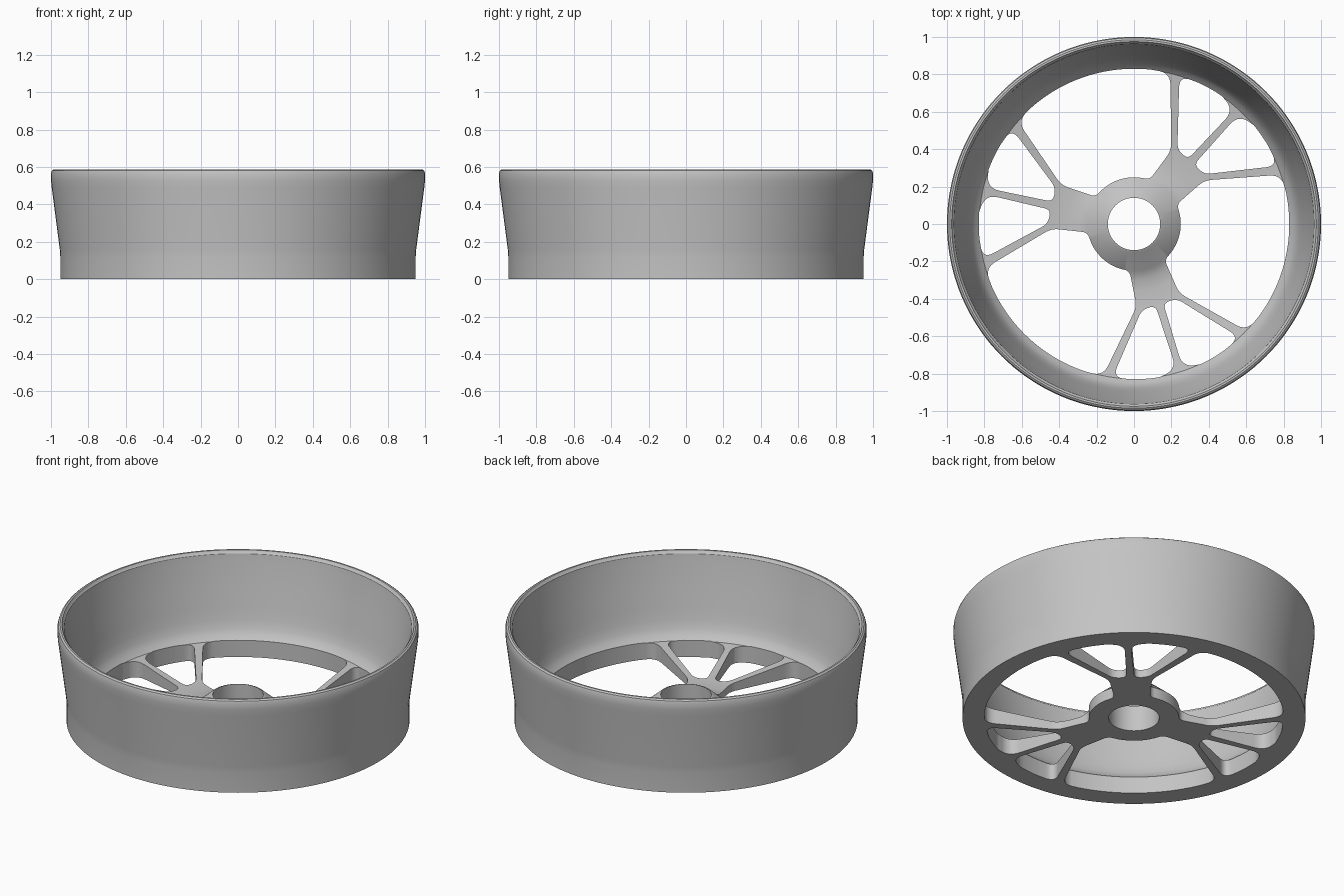
import bpy, bmesh, math
from mathutils import Vector, Matrix

if "Cube" in bpy.data.objects:
    bpy.data.objects.remove(bpy.data.objects["Cube"], do_unlink=True)

ARM_ANGLES = [math.radians(47.5 + 120 * k) for k in range(3)]
RIM_HOLE, HUB = 0.83, 0.25


def material(name, value):
    mat = bpy.data.materials.new(name)
    mat.use_nodes = True
    mat.diffuse_color = (value, value, value, 1)
    mat.node_tree.nodes["Principled BSDF"].inputs["Base Color"].default_value = mat.diffuse_color
    return mat


def add_object(name, bm):
    bmesh.ops.recalc_face_normals(bm, faces=bm.faces)
    mesh = bpy.data.meshes.new(name)
    bm.to_mesh(mesh)
    bm.free()
    obj = bpy.data.objects.new(name, mesh)
    bpy.context.collection.objects.link(obj)
    return obj


def polar(r, degrees):
    a = math.radians(degrees)
    return Vector((r * math.cos(a), r * math.sin(a)))


def rounded(corners, steps=8):
    """Outline with each (point, radius) corner rounded off."""
    out = []
    for i, (p, rad) in enumerate(corners):
        if not rad:
            out.append(p)
            continue
        a = p + (corners[i - 1][0] - p).normalized() * rad
        b = p + (corners[(i + 1) % len(corners)][0] - p).normalized() * rad
        for s in range(steps + 1):
            t = s / steps
            out.append(a * (1 - t) ** 2 + p * 2 * t * (1 - t) + b * t * t)
    return out


def add_prism(bm, outline, angle):
    """Upright cutter prism, turned about the axle."""
    turn = Matrix.Rotation(angle, 3, 'Z')
    face = bm.faces.new([bm.verts.new(turn @ Vector((p.x, p.y, -0.1))) for p in outline])
    grown = bmesh.ops.extrude_face_region(bm, geom=[face])["geom"]
    verts = [v for v in grown if isinstance(v, bmesh.types.BMVert)]
    bmesh.ops.translate(bm, verts=verts, vec=(0, 0, 0.6))


# Wheel body: one lathed section with hub cone, dished floor, barrel and lip
profile = [(0.14, 0), (0.95, 0), (0.95, 0.12), (0.953, 0.16), (0.996, 0.49), (1, 0.53),
           (1, 0.565), (0.995, 0.58), (0.985, 0.587), (0.975, 0.587), (0.97, 0.577),
           (0.963, 0.57), (0.957, 0.53), (0.925, 0.38), (0.9, 0.265), (0.885, 0.2),
           (0.87, 0.155), (0.853, 0.124), (0.828, 0.1), (0.6, 0.067), (0.45, 0.047),
           (0.36, 0.043), (0.3, 0.047), (0.25, 0.066), (0.152, 0.152), (0.14, 0.157)]
bm = bmesh.new()
ring = [bm.verts.new((r, 0, z)) for r, z in profile]
edges = [bm.edges.new((ring[i - 1], ring[i])) for i in range(len(ring))]
bmesh.ops.spin(bm, geom=ring + edges, cent=(0, 0, 0), axis=(0, 0, 1),
               angle=math.tau, steps=144, use_merge=True)
bmesh.ops.remove_doubles(bm, verts=bm.verts, dist=0.0001)
wheel = add_object("wheel_rim_and_spokes", bm)
wheel.data.materials.append(material("grey metal", 0.55))

# Large opening between two arms, mirrored about its middle
side = [(Vector((0.232, 0.098)), 0.03), (Vector((0.425, 0.119)), 0.04),
        (Vector((0.727, 0.403)), 0.065)]
axis = polar(1, 60)
mirrored = [(axis * (2 * p.dot(axis)) - p, rad) for p, rad in reversed(side)]
rim_arc = [(polar(RIM_HOLE, d), 0) for d in range(36, 85, 2)]
hub_arc = [(polar(HUB, d), 0) for d in range(88, 31, -4)]
large = rounded(side + rim_arc + mirrored + hub_arc)

# Small opening between the centre spoke and a side spoke
small_arc = [(polar(RIM_HOLE, d), 0) for d in range(8, 20, 2)]
small = rounded([(Vector((0.45, 0.022)), 0.035), (Vector((0.81, 0.017)), 0.07)]
                + small_arc
                + [(polar(RIM_HOLE, 25.5), 0.065), (Vector((0.45, 0.098)), 0.035)])
small_mirror = [Vector((p.x, -p.y)) for p in small]

bm = bmesh.new()
for angle in ARM_ANGLES:
    for outline in (large, small, small_mirror):
        add_prism(bm, outline, angle)
cutter = add_object("opening_cutter", bm)
cutter.hide_render = True

# Cut the openings, leaving the arms and spokes
cut = wheel.modifiers.new("openings", 'BOOLEAN')
cut.operation, cut.solver, cut.object = 'DIFFERENCE', 'EXACT', cutter
bpy.context.view_layer.objects.active = wheel
wheel.select_set(True)
bpy.ops.object.modifier_apply(modifier=cut.name)
bpy.data.objects.remove(cutter, do_unlink=True)
bpy.ops.object.shade_smooth_by_angle(angle=math.radians(32))
